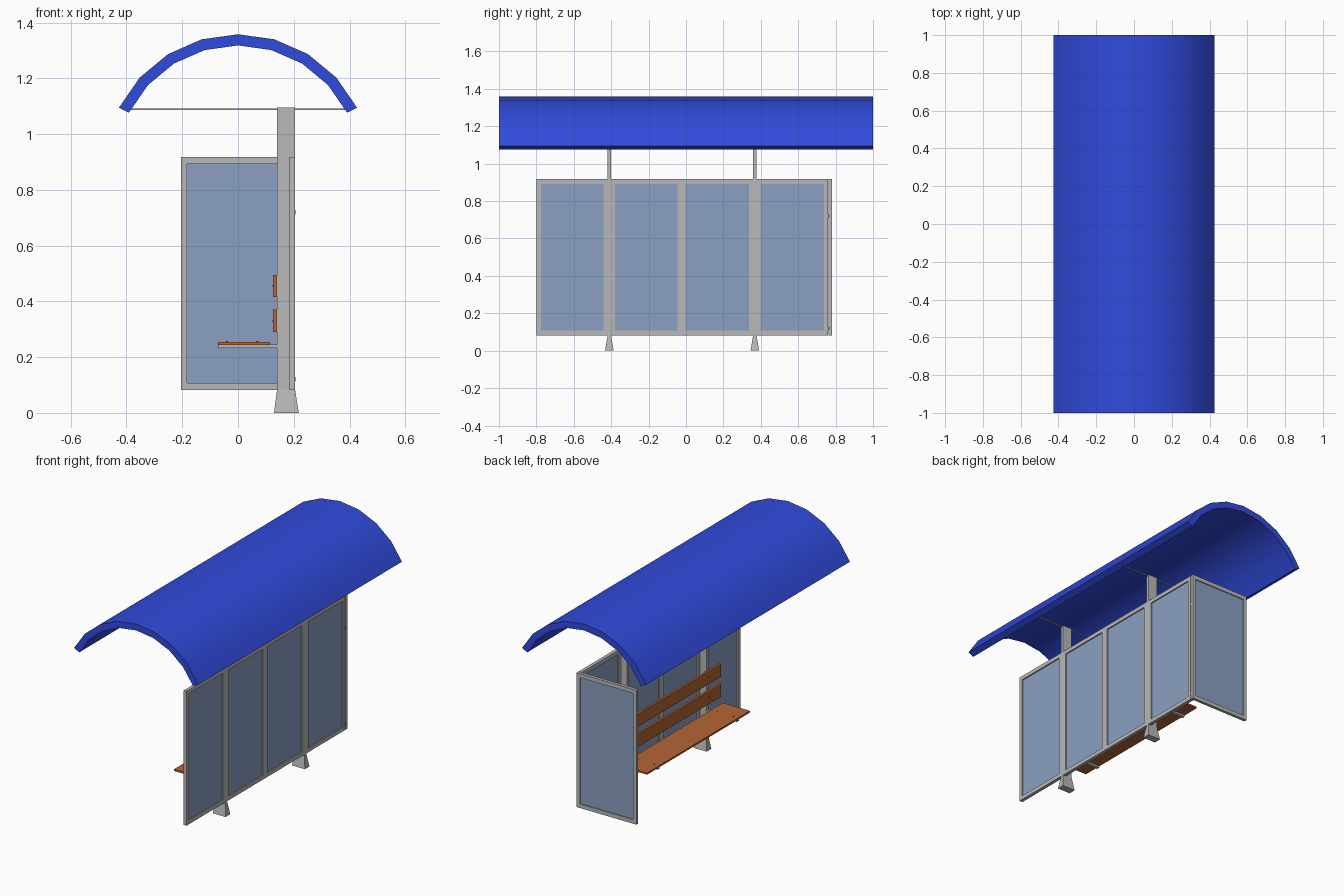
import bpy, bmesh, math
from mathutils import Vector, Matrix

if "Cube" in bpy.data.objects:
    bpy.data.objects.remove(bpy.data.objects["Cube"], do_unlink=True)


def material(name, rgb):
    m = bpy.data.materials.new(name)
    m.use_nodes = True
    m.diffuse_color = (*rgb, 1)
    m.node_tree.nodes["Principled BSDF"].inputs["Base Color"].default_value = (*rgb, 1)
    return m


ROOF = material("roof blue", (0.03, 0.07, 0.72))
METAL = material("frame grey", (0.48, 0.48, 0.48))
GLASS = material("window blue", (0.26, 0.35, 0.54))
WOOD = material("bench wood", (0.46, 0.13, 0.035))
STEEL = material("bolt grey", (0.12, 0.12, 0.12))


def finish(name, bm, mat):
    bmesh.ops.recalc_face_normals(bm, faces=bm.faces[:])
    me = bpy.data.meshes.new(name)
    bm.to_mesh(me)
    bm.free()
    me.materials.append(mat)
    ob = bpy.data.objects.new(name, me)
    bpy.context.collection.objects.link(ob)
    return ob


def add_box(bm, lo, hi):
    lo, hi = Vector(lo), Vector(hi)
    mat = Matrix.Translation((lo + hi) / 2) @ Matrix.Diagonal((*(hi - lo), 1))
    return bmesh.ops.create_cube(bm, size=1, matrix=mat)["verts"]


def box(name, lo, hi, mat):
    bm = bmesh.new()
    add_box(bm, lo, hi)
    return finish(name, bm, mat)


def bolt(name, at, axis):
    bm = bmesh.new()
    turn = Vector((0, 0, 1)).rotation_difference(Vector(axis)).to_matrix().to_4x4()
    bmesh.ops.create_cone(bm, cap_ends=True, segments=8, radius1=0.004, radius2=0.003,
                          depth=0.004, matrix=Matrix.Translation(at) @ turn)
    finish(name, bm, STEEL)


# Framed window: runs along axis 0 (x) or 1 (y), thin on the other axis
Z0, Z1, RIM, RAIL = 0.082, 0.917, 0.022, 0.025


def window(name, run, a, b, t0, t1):
    def corner(u, t, z):
        return (u, t, z) if run == 0 else (t, u, z)
    bm = bmesh.new()
    for u0, u1, z0, z1 in ((a, a + RIM, Z0, Z1), (b - RIM, b, Z0, Z1),
                           (a + RIM, b - RIM, Z0, Z0 + RAIL),
                           (a + RIM, b - RIM, Z1 - RAIL, Z1)):
        add_box(bm, corner(u0, t0, z0), corner(u1, t1, z1))
    finish(name + "_frame", bm, METAL)
    mid = (t0 + t1) / 2
    box(name + "_pane", corner(a + RIM, mid - 0.003, Z0 + RAIL),
        corner(b - RIM, mid + 0.003, Z1 - RAIL), GLASS)


# Arched roof: ring section extruded along y
R_OUT, R_IN, CENTRE, HALF, STEPS = 0.478, 0.438, 0.88, math.radians(63.3), 8
angles = [HALF * (2 * i / STEPS - 1) for i in range(STEPS + 1)]
profile = [(R_OUT, a) for a in angles] + [(R_IN, a) for a in reversed(angles)]
bm = bmesh.new()
section = bm.faces.new([bm.verts.new((r * math.sin(a), -1, CENTRE + r * math.cos(a)))
                        for r, a in profile])
ext = bmesh.ops.extrude_face_region(bm, geom=[section], use_keep_orig=True)
bmesh.ops.translate(bm, vec=(0, 2, 0),
                    verts=[v for v in ext["geom"] if isinstance(v, bmesh.types.BMVert)])
bmesh.ops.recalc_face_normals(bm, faces=bm.faces[:])
for f in bm.faces:
    f.smooth = True
for e in bm.edges:
    e.smooth = e.calc_face_angle(0) < math.radians(30)
finish("arched_roof", bm, ROOF)

# Windows: four along the back wall, one at the end
for i, (a, b) in enumerate(((-0.798, -0.419), (-0.401, -0.024),
                            (-0.024, 0.359), (0.377, 0.760))):
    window(f"back_window_{i + 1}", 1, a, b, 0.184, 0.205)
window("end_window", 0, -0.205, 0.205, 0.762, 0.781)
for z in (0.12, 0.72):
    box("corner_hinge", (0.19, 0.758, z - 0.008), (0.207, 0.766, z + 0.008), STEEL)

# Posts with flared feet, roof tie rods and seat brackets
for side, y in (("right", -0.41), ("left", 0.368)):
    box(side + "_post", (0.14, y - 0.009, 0.08), (0.205, y + 0.009, 1.095), METAL)
    bm = bmesh.new()
    for v in add_box(bm, (0.129, y - 0.023, 0), (0.218, y + 0.023, 0.083)):
        if v.co.z > 0.04:
            v.co.x = 0.1725 + (v.co.x - 0.1735) * 0.73
            v.co.y = y + (v.co.y - y) * 0.4
    finish(side + "_foot", bm, METAL)
    box(side + "_tie_rod", (-0.4, y - 0.003, 1.086), (0.4, y + 0.003, 1.092), METAL)
    box(side + "_seat_bracket", (-0.07, y - 0.01, 0.233), (0.145, y + 0.01, 0.245), METAL)
    for x in (-0.04, 0.07):
        bolt(side + "_seat_bolt", (x, y, 0.256), (0, 0, 1))
    for z in (0.33, 0.455):
        bolt(side + "_backrest_bolt", (0.125, y, z), (-1, 0, 0))

# Bench boards
Y0, Y1 = -0.525, 0.485
box("seat", (-0.072, Y0, 0.244), (0.115, Y1, 0.255), WOOD)
box("lower_backrest", (0.126, Y0, 0.29), (0.14, Y1, 0.37), WOOD)
box("upper_backrest", (0.126, Y0, 0.415), (0.14, Y1, 0.494), WOOD)
